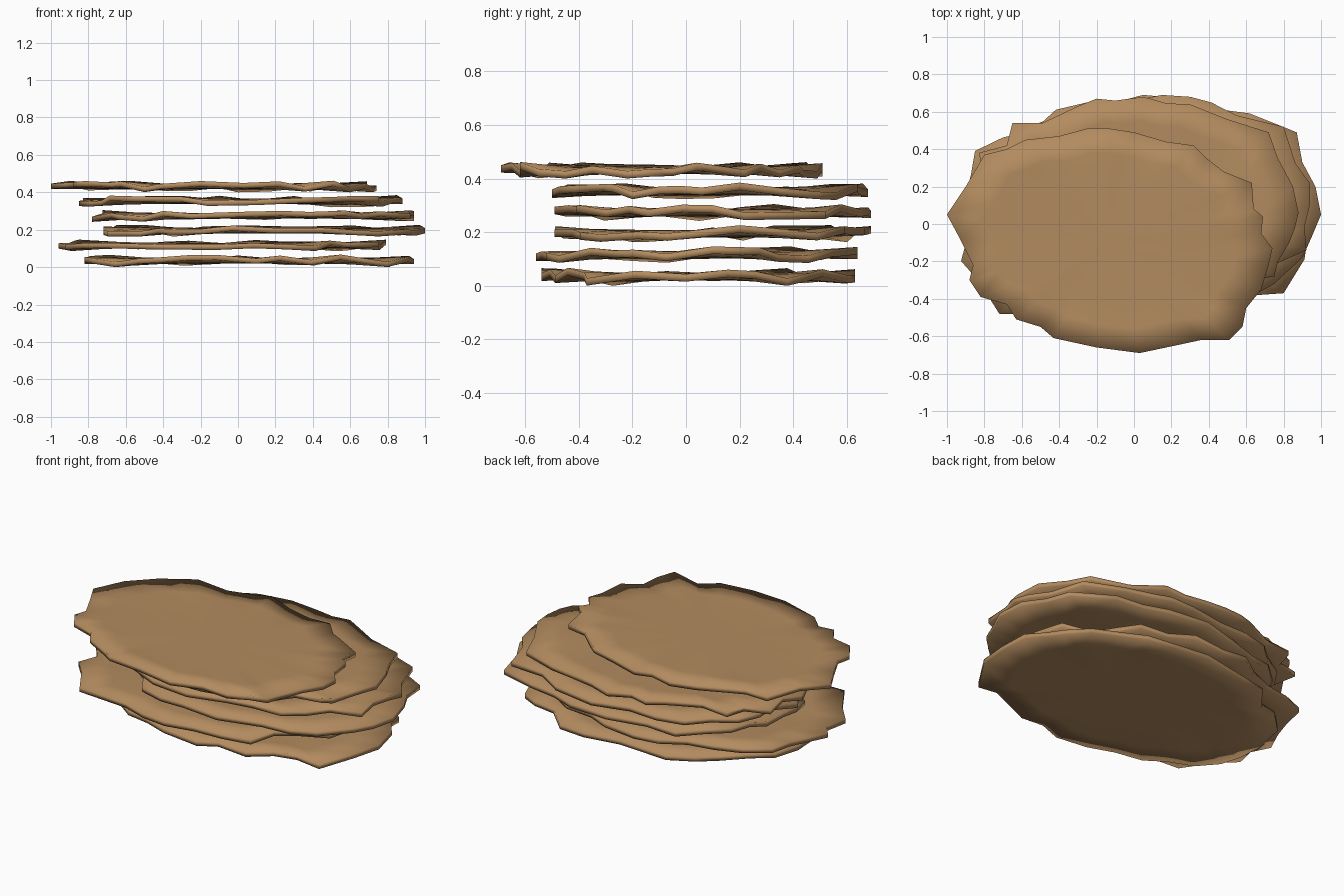
import bpy, bmesh, math, random

if "Cube" in bpy.data.objects:
    bpy.data.objects.remove(bpy.data.objects["Cube"], do_unlink=True)

# One golden brown for every disc
brown = bpy.data.materials.new("golden_brown")
brown.use_nodes = True
colour = (0.45, 0.26, 0.115, 1)
brown.diffuse_color = colour
brown.node_tree.nodes["Principled BSDF"].inputs["Base Color"].default_value = colour

SEGMENTS = 32
THICKNESS = 0.028
RINGS = (0.3, 0.55, 0.78, 1.0)


def ragged_outline(x0, x1, y0, y1, anchors, rng):
    """Uneven oval inside the given extents, passing through the anchor points."""
    cx, cy = (x0 + x1) / 2, (y0 + y1) / 2
    rx, ry = (x1 - x0) / 2, (y1 - y0) / 2

    def angle(p):
        return math.atan2((p[1] - cy) / ry, (p[0] - cx) / rx)

    points = list(anchors)
    taken = [angle(p) for p in anchors]
    for i in range(SEGMENTS):
        a = math.tau * i / SEGMENTS - math.pi
        nearest = min((abs((a - t + math.pi) % math.tau - math.pi) for t in taken), default=9)
        if nearest > 0.13:
            r = rng.uniform(0.92, 1.06)
            x = min(max(cx + rx * r * math.cos(a), x0), x1)
            y = min(max(cy + ry * r * math.sin(a), y0), y1)
            points.append((x, y))
    return (cx, cy), sorted(points, key=angle)


def make_disc(name, extents, z0, z1, anchors, seed):
    """Thin disc with a flat middle and a wavy, ragged rim."""
    rng = random.Random(seed)
    (cx, cy), rim = ragged_outline(*extents, anchors, rng)
    n = len(rim)
    middle = (z0 + z1) / 2
    swing = (z1 - z0 - THICKNESS) / 2
    waves = [swing * rng.uniform(-1, 1) for _ in rim]
    low, high = rng.sample(range(n), 2)
    waves[low], waves[high] = -swing, swing

    bm = bmesh.new()
    sides = []
    for sign in (1, -1):
        half = sign * THICKNESS / 2
        hub = bm.verts.new((cx, cy, middle + half))
        loops = []
        for f in RINGS:
            loops.append([
                bm.verts.new((cx + (x - cx) * f, cy + (y - cy) * f,
                              middle + half + w * f ** 5))
                for (x, y), w in zip(rim, waves)])
        for i in range(n):
            j = (i + 1) % n
            bm.faces.new((hub, loops[0][i], loops[0][j]))
            for inner, outer in zip(loops, loops[1:]):
                bm.faces.new((inner[i], outer[i], outer[j], inner[j]))
        sides.append(loops[-1])
    # Rim wall
    top, bottom = sides
    for i in range(n):
        j = (i + 1) % n
        bm.faces.new((top[i], bottom[i], bottom[j], top[j]))
    bmesh.ops.recalc_face_normals(bm, faces=bm.faces)
    for face in bm.faces:
        face.smooth = True

    mesh = bpy.data.meshes.new(name)
    bm.to_mesh(mesh)
    bm.free()
    mesh.materials.append(brown)
    obj = bpy.data.objects.new(name, mesh)
    bpy.context.collection.objects.link(obj)


# Rim points of the uppermost disc
top_rim = [
    (0.03, -0.69), (0.22, -0.65), (0.36, -0.62), (0.51, -0.62), (0.58, -0.55),
    (0.6, -0.45), (0.68, -0.35), (0.72, -0.22), (0.74, -0.13), (0.68, -0.05),
    (0.69, 0.04), (0.64, 0.08), (0.63, 0.22), (0.48, 0.28), (0.39, 0.35),
    (0.32, 0.42), (0.17, 0.44), (0, 0.49), (-0.25, 0.51), (-0.4, 0.47),
    (-0.58, 0.45), (-0.68, 0.4), (-0.8, 0.37), (-0.9, 0.2), (-1, 0.05),
    (-0.93, -0.08), (-0.86, -0.22), (-0.88, -0.3), (-0.82, -0.39),
    (-0.68, -0.43), (-0.63, -0.51), (-0.5, -0.55), (-0.43, -0.61), (-0.2, -0.66)]

# Back and left-hand rim points of the disc beneath it
upper_rim = [
    (0.75, -0.28), (0.77, -0.2), (0.83, -0.1), (0.88, 0.06), (0.85, 0.2),
    (0.77, 0.35), (0.72, 0.49), (0.5, 0.56), (0.3, 0.64), (0.05, 0.68),
    (-0.1, 0.66), (-0.2, 0.67), (-0.3, 0.63), (-0.49, 0.54), (-0.65, 0.54),
    (-0.68, 0.42), (-0.83, 0.38), (-0.85, 0.1), (0.1, -0.5)]

third_rim = [(0.87, 0.49), (0.9, 0.33), (0.97, 0.2), (1, 0.05), (0.95, -0.07),
             (0.9, -0.18), (0.05, 0.69), (-0.72, 0.1), (0.2, -0.49)]
fourth_rim = [(0.94, 0.1), (0.8, 0.52), (0.55, 0.58), (0.3, 0.68), (0.15, 0.69),
              (-0.78, 0.05), (0, -0.49)]
second_rim = [(-0.96, 0.02), (0.79, 0.1), (-0.1, 0.64), (-0.72, -0.48), (-0.1, -0.56)]
bottom_rim = [(0.8, -0.37), (0.66, -0.38), (0.94, 0), (-0.82, 0.1), (0, 0.63), (0.1, -0.54)]

# Stack, from the bottom up: name, extents, height range, rim points
stack = [
    ("bottom_disc", (-0.82, 0.94, -0.54, 0.63), 0, 0.067, bottom_rim),
    ("second_disc", (-0.96, 0.79, -0.56, 0.64), 0.085, 0.147, second_rim),
    ("third_disc", (-0.72, 1, -0.49, 0.69), 0.163, 0.226, third_rim),
    ("fourth_disc", (-0.78, 0.94, -0.49, 0.69), 0.242, 0.305, fourth_rim),
    ("upper_disc", (-0.85, 0.88, -0.5, 0.68), 0.32, 0.385, upper_rim),
    ("top_disc", (-1, 0.74, -0.69, 0.51), 0.4, 0.462, top_rim),
]
for seed, (name, extents, z0, z1, anchors) in enumerate(stack):
    make_disc(name, extents, z0, z1, anchors, seed)
